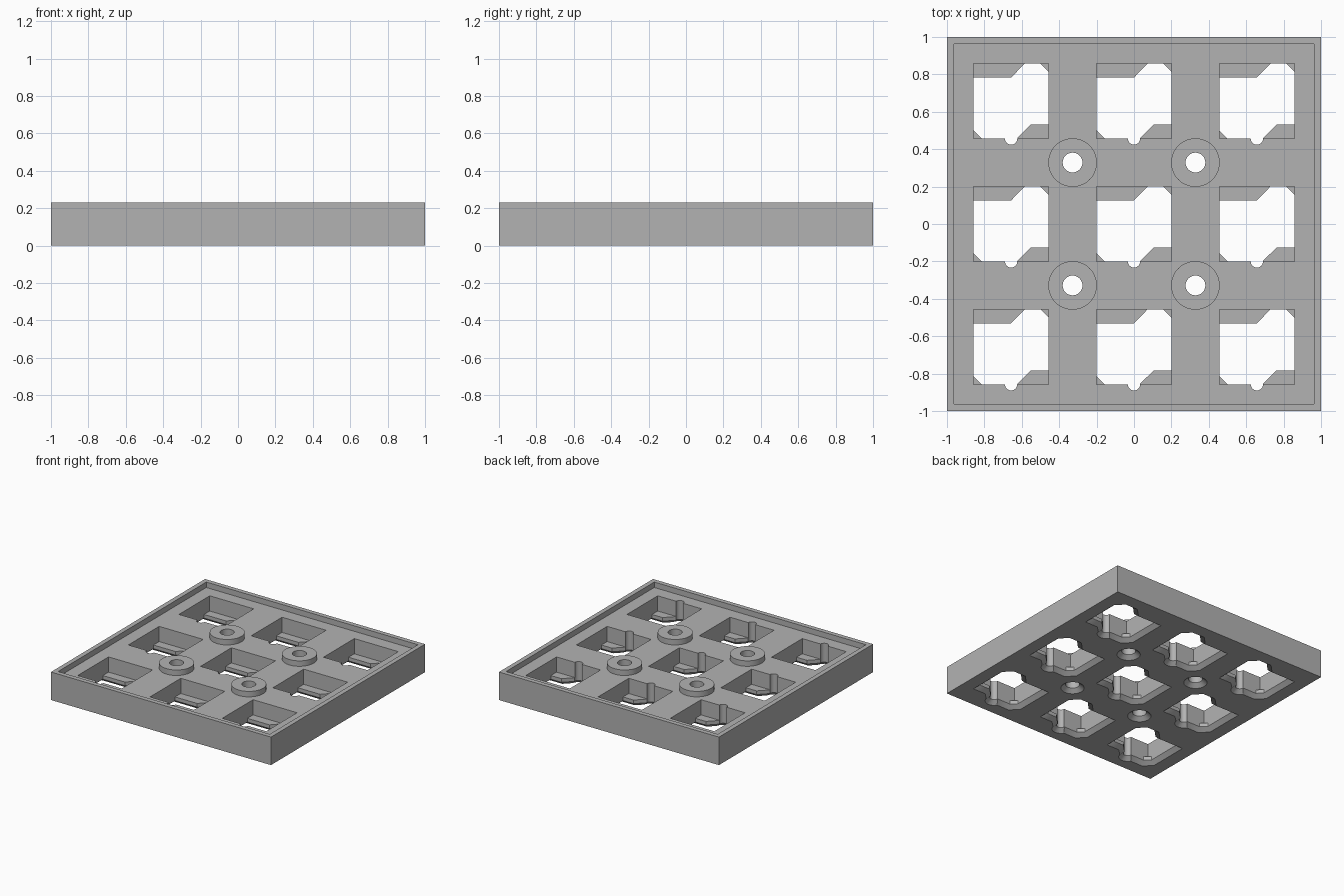
import bpy, bmesh, math
from mathutils import Vector

if "Cube" in bpy.data.objects:
    bpy.data.objects.remove(bpy.data.objects["Cube"])

H, FLOOR, LEDGE = 0.23, 0.185, 0.06     # rim top, recess floor, ledge top
PITCH, HALF, RIM = 0.657, 0.2, 0.038
FLARE, FLARE_H = 0.035, 0.03            # chamfer under every opening

grey = bpy.data.materials.new("grey plastic")
grey.diffuse_color = (0.45, 0.45, 0.45, 1)
grey.use_nodes = True
grey.node_tree.nodes["Principled BSDF"].inputs["Base Color"].default_value = grey.diffuse_color


def circle(r, n):
    return [(r * math.cos(2 * math.pi * i / n), r * math.sin(2 * math.pi * i / n)) for i in range(n)]


def rect(h):
    return [(-h, -h), (h, -h), (h, h), (-h, h)]


def grow(outline, d):
    """Offset a counter-clockwise outline outward with mitred corners."""
    pts = [Vector(p) for p in outline]
    out = []
    for i, p in enumerate(pts):
        a = (p - pts[i - 1]).normalized()
        b = (pts[(i + 1) % len(pts)] - p).normalized()
        na, nb = Vector((a.y, -a.x)), Vector((b.y, -b.x))
        out.append(p + (na + nb) * d / (1 + na.dot(nb)))
    return out


def loft(name, sections, centres=((0, 0),)):
    """Closed solid through (z, outline) sections, repeated at each centre."""
    bm = bmesh.new()
    for cx, cy in centres:
        loops = [[bm.verts.new((cx + p[0], cy + p[1], z)) for p in o] for z, o in sections]
        n = len(loops[0])
        bm.faces.new(loops[0][::-1])
        bm.faces.new(loops[-1])
        for lo, hi in zip(loops, loops[1:]):
            for i in range(n):
                j = (i + 1) % n
                bm.faces.new((lo[i], lo[j], hi[j], hi[i]))
    me = bpy.data.meshes.new(name)
    bm.to_mesh(me)
    bm.free()
    ob = bpy.data.objects.new(name, me)
    bpy.context.collection.objects.link(ob)
    me.materials.append(grey)
    return ob


def combine(target, tool, operation):
    mod = target.modifiers.new(tool.name, "BOOLEAN")
    mod.object, mod.operation, mod.solver = tool, operation, "EXACT"
    bpy.context.view_layer.objects.active = target
    bpy.ops.object.modifier_apply(modifier=mod.name)
    bpy.data.objects.remove(tool)


def flared(outline, top):
    """Sections of an opening that widens at the underside."""
    return [(-FLARE_H, grow(outline, 2 * FLARE)), (FLARE_H, outline), (top, outline)]


cells = [(x * PITCH, y * PITCH) for x in (-1, 0, 1) for y in (-1, 0, 1)]
posts = [(x * PITCH / 2, y * PITCH / 2) for x in (-1, 1) for y in (-1, 1)]

# Tray with a shallow rim
plate = loft("plate", [(0, rect(1)), (H, rect(1))])
combine(plate, loft("recess", [(FLOOR, rect(1 - RIM)), (H + 0.1, rect(1 - RIM))]), "DIFFERENCE")

# Four raised bosses
combine(plate, loft("bosses", [(FLOOR - 0.03, circle(0.13, 48)), (H, circle(0.13, 48))], posts), "UNION")

# Square sockets down to the ledges
combine(plate, loft("sockets", [(LEDGE, rect(HALF)), (H + 0.1, rect(HALF))], cells), "DIFFERENCE")

# Shaped lower openings that leave the ledges
ledge = [(-0.157, -0.2), (0.03, -0.2), (0.105, -0.126), (0.2, -0.126), (0.2, 0.157),
         (0.157, 0.2), (0.072, 0.2), (0, 0.126), (-0.2, 0.126), (-0.2, -0.157)]
combine(plate, loft("lower_openings", flared(ledge, LEDGE + 0.03), cells), "DIFFERENCE")

# Round wire grooves in the front wall of each socket
grooves = [(x, y - HALF) for x, y in cells]
combine(plate, loft("grooves", flared(circle(0.033, 24), H + 0.1), grooves), "DIFFERENCE")

# Screw holes through the bosses
combine(plate, loft("screw_holes", flared(circle(0.053, 32), H + 0.1), posts), "DIFFERENCE")

plate.select_set(True)
bpy.context.view_layer.objects.active = plate
bpy.ops.object.shade_smooth_by_angle(angle=math.radians(30))
